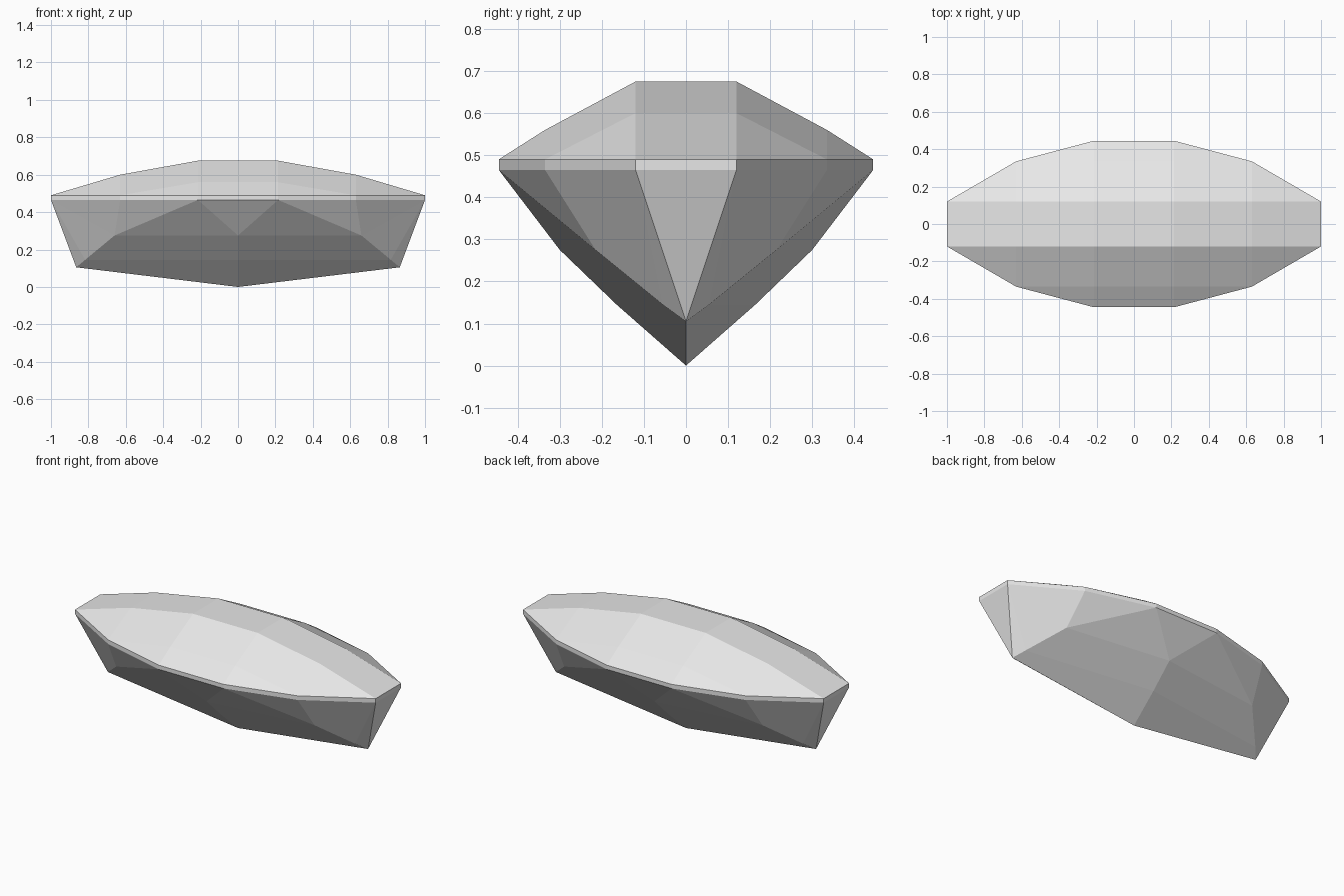
import bpy
import bmesh
from mathutils import Vector

if "Cube" in bpy.data.objects:
    bpy.data.objects.remove(bpy.data.objects["Cube"], do_unlink=True)

# One plain gem colour
stone = bpy.data.materials.new("pale_grey_stone")
stone.use_nodes = True
colour = (0.8, 0.8, 0.8, 1)
stone.diffuse_color = colour
stone.node_tree.nodes["Principled BSDF"].inputs["Base Color"].default_value = colour

INSIDE = Vector((0, 0, 0.4))
X1, X2, X3 = 0.215, 0.63, 1.0        # facet lines along the length
Y1, Y2, Y3 = 0.12, 0.335, 0.445      # facet lines across the width
GIRDLE_TOP, GIRDLE_LOW = 0.49, 0.465
OUTLINE = [(X3, 0), (X3, Y1), (X2, Y2), (X1, Y3), (0, Y3)]


def quarter_part(name, facets):
    """Build one quarter from facets, then mirror it across both axes."""
    bm = bmesh.new()
    for facet in facets:
        bm.faces.new([bm.verts.new(p) for p in facet])
    bmesh.ops.remove_doubles(bm, verts=bm.verts, dist=0.0005)
    bm.normal_update()
    for face in bm.faces:
        if face.normal.dot(face.calc_center_median() - INSIDE) < 0:
            face.normal_flip()
    mesh = bpy.data.meshes.new(name)
    bm.to_mesh(mesh)
    bm.free()
    mesh.materials.append(stone)
    obj = bpy.data.objects.new(name, mesh)
    bpy.context.collection.objects.link(obj)
    mirror = obj.modifiers.new("quarter_mirror", "MIRROR")
    mirror.use_axis = (True, True, False)
    mirror.use_clip = True
    return obj


# Crown: stepped strips that shorten towards the rim
spine = [(0, 0.675), (X1, 0.675), (X2, 0.60), (X3, GIRDLE_TOP)]
shoulder = [(0, 0.56), (X1, 0.56), (X2, GIRDLE_TOP)]
rim = [(0, GIRDLE_TOP), (X1, GIRDLE_TOP)]
rows = [(0, spine), (Y1, spine), (Y2, shoulder), (Y3, rim)]
crown = []
for (ya, a), (yb, b) in zip(rows, rows[1:]):
    for i in range(len(a) - 1):
        facet = [(a[i][0], ya, a[i][1]), (a[i + 1][0], ya, a[i + 1][1])]
        if i + 1 < len(b):
            facet.append((b[i + 1][0], yb, b[i + 1][1]))
        facet.append((b[i][0], yb, b[i][1]))
        crown.append(facet)
quarter_part("crown", crown)

# Girdle: thin upright band
quarter_part("girdle", [
    [(*a, GIRDLE_LOW), (*b, GIRDLE_LOW), (*b, GIRDLE_TOP), (*a, GIRDLE_TOP)]
    for a, b in zip(OUTLINE, OUTLINE[1:])])

# Pavilion: facets falling to a shallow keel
end_mid, end, corner, side, side_mid = [(*p, GIRDLE_LOW) for p in OUTLINE]
culet = (0, 0, 0)
keel_end = (0.865, 0, 0.105)
upper_end, upper_mid = (0.66, 0.215, 0.275), (0, 0.30, 0.275)
lower_end, lower_mid = (0.817, 0.055, 0.145), (0, 0.165, 0.145)
quarter_part("pavilion", [
    [end_mid, end, keel_end],
    [end, lower_end, keel_end],
    [end, upper_end, lower_end],
    [end, corner, upper_end],
    [corner, side, upper_end],
    [side, upper_mid, upper_end],
    [side, side_mid, upper_mid],
    [upper_end, upper_mid, lower_mid, lower_end],
    [lower_end, lower_mid, culet, keel_end],
])
